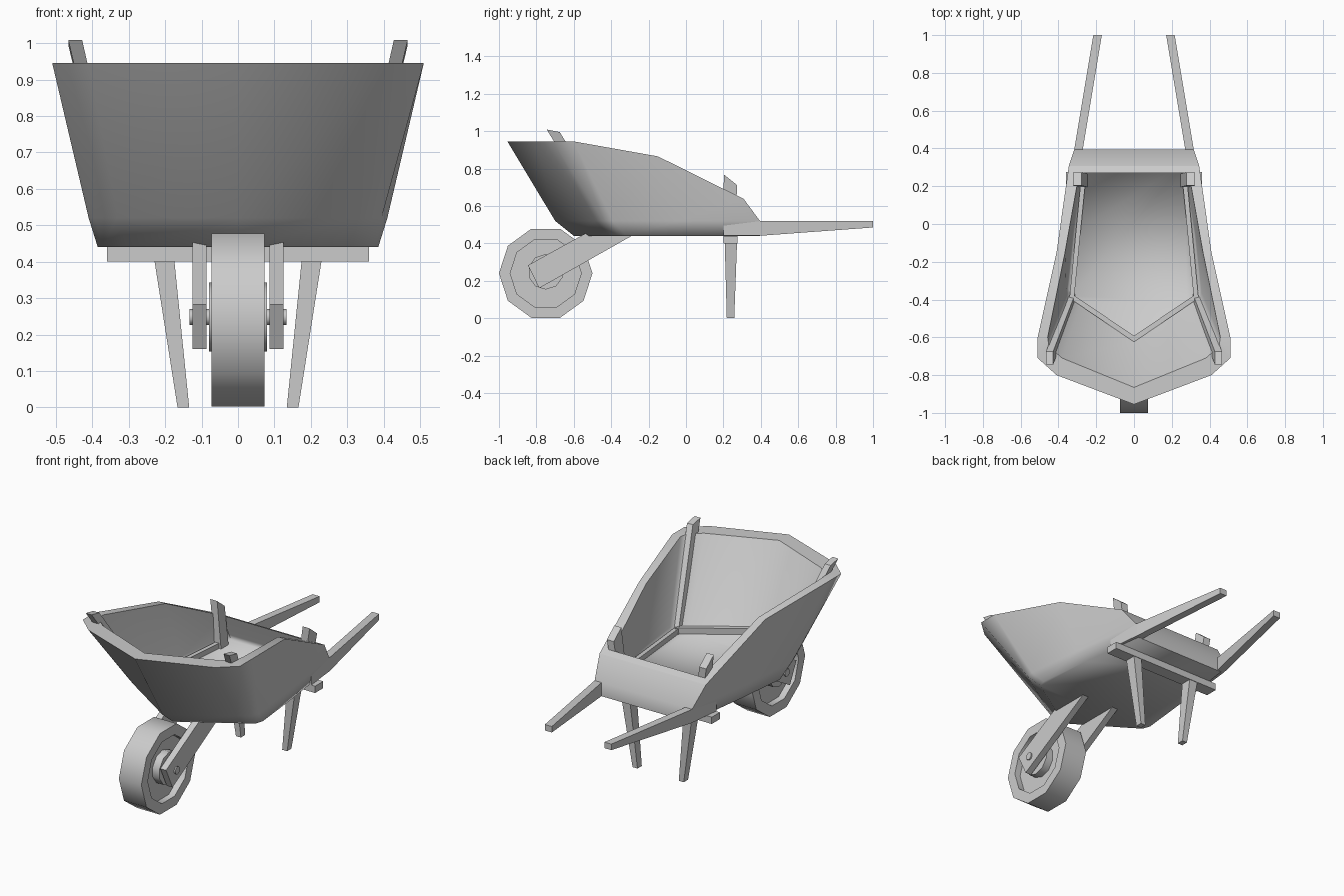
import bpy, bmesh, math
from mathutils import Vector

cube = bpy.data.objects.get("Cube")
if cube:
    bpy.data.objects.remove(cube, do_unlink=True)

grey = bpy.data.materials.new("plain grey")
grey.use_nodes = True
tone = (0.6, 0.6, 0.6, 1)
grey.diffuse_color = tone
grey.node_tree.nodes["Principled BSDF"].inputs["Base Color"].default_value = tone


def finish(name, bm, angle=None):
    bmesh.ops.recalc_face_normals(bm, faces=bm.faces)
    mesh = bpy.data.meshes.new(name)
    bm.to_mesh(mesh)
    bm.free()
    mesh.materials.append(grey)
    ob = bpy.data.objects.new(name, mesh)
    bpy.context.collection.objects.link(ob)
    if angle:
        bpy.ops.object.select_all(action='DESELECT')
        ob.select_set(True)
        bpy.context.view_layer.objects.active = ob
        bpy.ops.object.shade_smooth_by_angle(angle=math.radians(angle))


def skin(bm, loops):
    """Join equal loops of points with quads and cap both ends."""
    rows = [[bm.verts.new(p) for p in loop] for loop in loops]
    bm.faces.new(rows[0])
    bm.faces.new(rows[-1])
    for a, b in zip(rows, rows[1:]):
        for i in range(len(a)):
            j = (i + 1) % len(a)
            bm.faces.new((a[i], a[j], b[j], b[i]))
    return rows


def beam(name, start, end, u, v, slant=0, side=1):
    """Tapered bar; start and end are (centre, width, depth) across axes u and v."""
    bm = bmesh.new()
    loops = []
    for (centre, w, d), tilt in ((start, 0), (end, slant)):
        loop = []
        for a, b in ((-1, -1), (1, -1), (1, 1), (-1, 1)):
            p = Vector(centre)
            p[u] += a * w / 2
            p[v] += b * d / 2
            p.z += tilt * b * d / 2
            p.x *= side
            loop.append(p)
        loops.append(loop)
    skin(bm, loops)
    finish(name, bm)


# Tub: outer and inner shells made of mirrored rings
def ring(half):
    return half + [(-x, y, z) for x, y, z in reversed(half[1:])]


base = [(0, -.6), (.31, -.405), (.37, -.365), (.385, -.32), (.351, 0), (.297, .395)]
rim = [(0, -.955, .945), (.41, -.8, .945), (.51, -.71, .945),
       (.51, -.6, .945), (.41, -.15, .865), (.345, .308, .638)]
lip = [(0, -.865, .945), (.38, -.71, .945), (.45, -.65, .945),
       (.457, -.6, .945), (.365, -.15, .865), (.29, .27, .655)]
tub_rings = [
    [(x, y, .44) for x, y in base],
    [(x * 1.065, y - .1 * (.395 - y), .52) for x, y in base],
    rim,
    lip,
    [(x * .93, y * .94 - .06, .53) for x, y in base],
    [(x * .9, y * .92 - .043, .497) for x, y in base],
]
bm = bmesh.new()
rows = skin(bm, [ring(r) for r in tub_rings])
for face in bm.faces:
    face.smooth = True
# Crisp edges around the rim and the rear corners
creases = [(row[i - 1], row[i]) for row in rows[2:4] for i in range(len(row))]
creases += [(a[i], b[i]) for a, b in zip(rows, rows[1:]) for i in (5, 6)]
creases.append((rows[0][5], rows[0][6]))
for pair in creases:
    bm.edges.get(pair).smooth = False
finish("tub", bm)

# Parts that come in left and right pairs
for side, label in ((1, "left"), (-1, "right")):
    # Handle: level top, underside rising towards the grip
    bm = bmesh.new()
    skin(bm, [[(side * (x + dx), y, z) for dx, z in
               ((-.0225, low), (.0225, low), (.0225, .52), (-.0225, .52))]
              for x, y, low in ((.314, .2, .441), (.293, .4, .441), (.193, 1, .485))])
    finish(label + "_handle", bm)

    beam(label + "_leg", ((.15, .238, 0), .032, .04),
         ((.203, .24, .41), .055, .066), 0, 1, side=side)
    beam(label + "_front_post", ((.325, -.39, .48), .035, .06),
         ((.447, -.71, 1.002), .038, .07), 0, 1, -.2, side)
    beam(label + "_rear_post", ((.265, .23, .48), .04, .07),
         ((.3, .238, .74), .045, .07), 0, 1, -.8, side)
    beam(label + "_floor_batten", ((.33, -.4, .505), .025, .045),
         ((.267, .25, .505), .025, .045), 0, 2, side=side)
    beam(label + "_front_batten", ((.33, -.385, .51), .032, .045),
         ((0, -.608, .51), .032, .045), 1, 2, side=side)

    # Fork arm running from the axle up into the tub
    profile = [(-.845, .283), (-.785, .16), (-.255, .46), (-.525, .46)]
    bm = bmesh.new()
    skin(bm, [[(side * x, y, z) for y, z in profile] for x in (.087, .125)])
    finish(label + "_fork_arm", bm)

# Cross beam carrying the legs
beam("cross_beam", ((-.36, .238, .42), .075, .04),
     ((.36, .238, .42), .075, .04), 1, 2)


# Wheel parts: rings of ten points around the axle
def circle(x, r, z, turn=0):
    angles = [math.tau * (i + turn) / 10 for i in range(10)]
    return [(x, -.75 + r * math.cos(a), z + r * math.sin(a)) for a in angles]


bm = bmesh.new()
skin(bm, [circle(x, r, .24) for x, r in ((-.035, .19), (-.073, .19), (-.073, .25),
                                         (.073, .25), (.073, .19), (.035, .19))])
finish("wheel", bm, 40)
for name, half, r in (("hub", .08, .095), ("axle", .133, .022)):
    bm = bmesh.new()
    skin(bm, [circle(x, r, .248, .5) for x in (-half, half)])
    finish(name, bm, 40)
